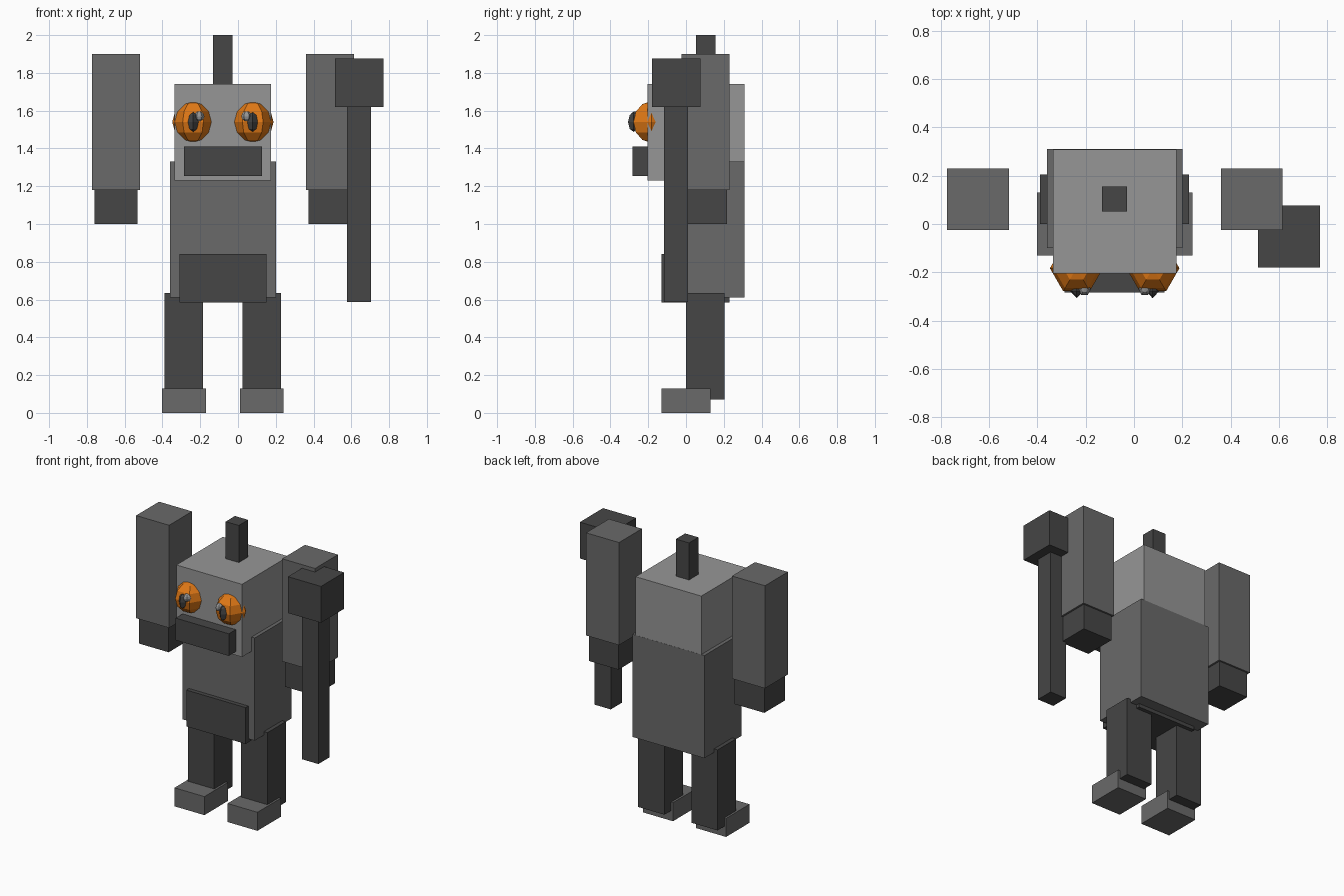
import bpy, bmesh
from mathutils import Matrix, Vector

if "Cube" in bpy.data.objects:
    bpy.data.objects.remove(bpy.data.objects["Cube"])


def material(name, rgb):
    m = bpy.data.materials.new(name)
    m.diffuse_color = (*rgb, 1)
    m.use_nodes = True
    m.node_tree.nodes["Principled BSDF"].inputs["Base Color"].default_value = m.diffuse_color
    return m


LIGHT = material("light_grey", (0.305, 0.305, 0.305))
MID = material("mid_grey", (0.143, 0.143, 0.143))
DARK = material("dark_grey", (0.061, 0.061, 0.061))
ORANGE = material("orange", (0.75, 0.19, 0.008))


def finish(name, bm, mat):
    me = bpy.data.meshes.new(name)
    bm.to_mesh(me)
    bm.free()
    me.materials.append(mat)
    ob = bpy.data.objects.new(name, me)
    bpy.context.collection.objects.link(ob)
    return ob


def box(name, x, y, z, mat):
    """Box from (min, max) pairs on each axis."""
    bm = bmesh.new()
    lo, hi = Vector((x[0], y[0], z[0])), Vector((x[1], y[1], z[1]))
    bmesh.ops.create_cube(bm, size=1)
    bmesh.ops.scale(bm, vec=hi - lo, verts=bm.verts)
    bmesh.ops.translate(bm, vec=(lo + hi) / 2, verts=bm.verts)
    return finish(name, bm, mat)


def ball(name, centre, radii, segments, rings, mat):
    """Faceted ellipsoid with corners on the x axis."""
    bm = bmesh.new()
    bmesh.ops.create_uvsphere(bm, u_segments=segments, v_segments=rings, radius=1)
    # Turn so that a column of vertices lies on +x
    v = max(bm.verts, key=lambda p: p.co.xy.length)
    turn = -v.co.xy.angle_signed(Vector((1, 0)))
    rot = Matrix.Rotation(turn, 3, 'Z')
    if abs((rot @ v.co).y) > 1e-3:
        rot = Matrix.Rotation(-turn, 3, 'Z')
    bmesh.ops.rotate(bm, matrix=rot, verts=bm.verts)
    bmesh.ops.scale(bm, vec=radii, verts=bm.verts)
    bmesh.ops.translate(bm, vec=centre, verts=bm.verts)
    return finish(name, bm, mat)


MID_X = -0.08  # symmetry line of head, body and legs

# Torso and head
box("body", (-0.36, 0.20), (-0.10, 0.31), (0.61, 1.33), MID)
box("belly_plate", (-0.31, 0.15), (-0.13, 0.23), (0.585, 0.84), DARK)
box("head", (-0.335, 0.175), (-0.205, 0.309), (1.23, 1.74), LIGHT)
box("mouth", (-0.287, 0.127), (-0.283, -0.13), (1.255, 1.41), DARK)
box("antenna", (-0.132, -0.03), (0.052, 0.155), (1.70, 2.0), DARK)

# Eyes, legs and feet on both sides
for side, s in (("left", -1), ("right", 1)):
    def span(a, b):
        return tuple(sorted((MID_X + s * a, MID_X + s * b)))

    ball("eye_" + side, (MID_X + s * 0.158, -0.183, 1.54),
         (0.11, 0.11, 0.11), 6, 6, ORANGE)
    ball("pupil_" + side, (MID_X + s * 0.157, -0.277, 1.54),
         (0.028, 0.03, 0.052), 4, 4, DARK)
    ball("eye_glint_" + side, (MID_X + s * 0.125, -0.27, 1.57),
         (0.027, 0.027, 0.027), 6, 6, LIGHT)
    box("leg_" + side, span(0.105, 0.308), (0.0, 0.204), (0.07, 0.635), DARK)
    box("foot_" + side, span(0.09, 0.322), (-0.13, 0.13), (0.0, 0.13), MID)

# Detached arms with hands
for side, cx in (("left", -0.646), ("right", 0.487)):
    box("arm_" + side, (cx - 0.128, cx + 0.128), (-0.024, 0.23), (1.18, 1.90), MID)
    box("hand_" + side, (cx - 0.115, cx + 0.115), (-0.01, 0.218), (1.0, 1.18), DARK)

# Hammer
box("hammer_head", (0.513, 0.77), (-0.18, 0.077), (1.62, 1.875), DARK)
box("hammer_handle", (0.577, 0.705), (-0.116, 0.01), (0.587, 1.62), DARK)
